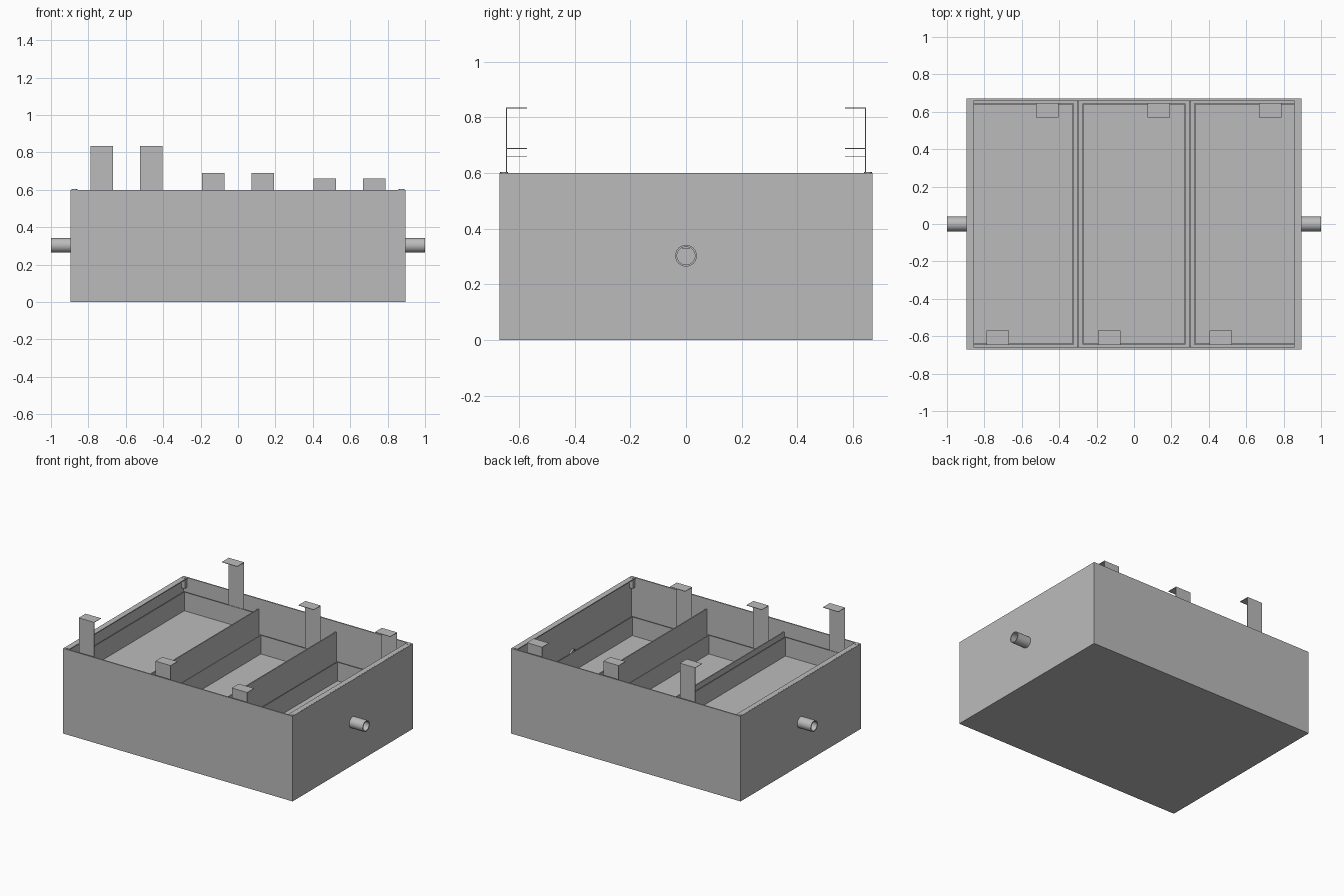
import bpy, bmesh, math
from mathutils import Matrix, Vector

if "Cube" in bpy.data.objects:
    bpy.data.objects.remove(bpy.data.objects["Cube"], do_unlink=True)

steel = bpy.data.materials.new("grey_steel")
steel.use_nodes = True
GREY = (0.5, 0.5, 0.5, 1)
steel.diffuse_color = GREY
steel.node_tree.nodes["Principled BSDF"].inputs["Base Color"].default_value = GREY


def finish(name, bm):
    bmesh.ops.recalc_face_normals(bm, faces=bm.faces)
    mesh = bpy.data.meshes.new(name)
    bm.to_mesh(mesh)
    bm.free()
    mesh.materials.append(steel)
    obj = bpy.data.objects.new(name, mesh)
    bpy.context.collection.objects.link(obj)
    return obj


def add_box(bm, low, high):
    low, high = Vector(low), Vector(high)
    matrix = Matrix.Translation((low + high) / 2) @ Matrix.Diagonal((high - low).to_4d())
    return bmesh.ops.create_cube(bm, size=1, matrix=matrix)["verts"]


def open_box(name, low, high, wall, base):
    # Sink the inset top face down to the floor
    bm = bmesh.new()
    add_box(bm, low, high)
    bm.normal_update()
    top = max(bm.faces, key=lambda f: f.calc_center_median().z)
    bmesh.ops.inset_region(bm, faces=[top], thickness=wall)
    sunk = bmesh.ops.extrude_face_region(bm, geom=[top])["geom"]
    verts = [g for g in sunk if isinstance(g, bmesh.types.BMVert)]
    if top.is_valid:
        bmesh.ops.delete(bm, geom=[top], context='FACES_ONLY')
    for v in verts:
        v.co.z = low[2] + base
    return finish(name, bm)


X, Y, H = 0.895, 0.67, 0.6      # tank half width, half depth, height
WALL = 0.012
PIPE_Z = 0.303

# Tank shell, bored through for the two pipes
tank = open_box("tank", (-X, -Y, 0), (X, Y, H), WALL, WALL)
bm = bmesh.new()
bmesh.ops.create_cone(bm, cap_ends=True, segments=32, radius1=0.033, radius2=0.033, depth=2.2,
                      matrix=Matrix.Translation((0, 0, PIPE_Z)) @ Matrix.Rotation(math.pi / 2, 4, 'Y'))
cutter = finish("pipe_bore_cutter", bm)
cutter.hide_render = True
cutter.display_type = 'WIRE'
cut = tank.modifiers.new("pipe_bores", 'BOOLEAN')
cut.operation = 'DIFFERENCE'
cut.object = cutter
cut.solver = 'EXACT'
cutter.hide_set(True)

# Side pipes: a wall section spun round the x axis
for side, name in ((1, "left_pipe"), (-1, "right_pipe")):
    bm = bmesh.new()
    section = [(0.875, 0.032), (1.0, 0.032), (1.0, 0.039), (0.875, 0.039)]
    verts = [bm.verts.new((side * x, 0, PIPE_Z + r)) for x, r in section]
    edges = [bm.edges.new((verts[i], verts[(i + 1) % 4])) for i in range(4)]
    bmesh.ops.spin(bm, geom=verts + edges, cent=(0, 0, PIPE_Z), axis=(1, 0, 0),
                   angle=2 * math.pi, steps=32, use_duplicate=False)
    bmesh.ops.remove_doubles(bm, verts=bm.verts, dist=0.0005)
    pipe = finish(name, bm)
    bpy.ops.object.select_all(action='DESELECT')
    pipe.select_set(True)
    bpy.context.view_layer.objects.active = pipe
    bpy.ops.object.shade_smooth_by_angle(angle=math.radians(40))

# Dividers, side flanges and bolted corner blocks
for side, label in ((1, "left"), (-1, "right")):
    bm = bmesh.new()
    add_box(bm, (side * 0.302 - 0.004, WALL - Y, 0.01), (side * 0.302 + 0.004, Y - WALL, 0.53))
    finish(label + "_divider", bm)

    bm = bmesh.new()
    ends = sorted((side * 0.855, side * (X - 0.004)))
    add_box(bm, (ends[0], 0.004 - Y, H - 0.006), (ends[1], Y - 0.004, H + 0.0005))
    finish(label + "_flange", bm)

    for end, place in ((1, "back"), (-1, "front")):
        bm = bmesh.new()
        xs = sorted((side * 0.861, side * 0.89))
        ys = sorted((end * 0.637, end * 0.665))
        add_box(bm, (xs[0], ys[0], 0.53), (xs[1], ys[1], H - 0.003))
        bmesh.ops.create_cone(bm, cap_ends=True, segments=16, radius1=0.014, radius2=0.014,
                              depth=0.006, matrix=Matrix.Translation((side * 0.876, end * 0.653, H)))
        finish(place + "_" + label + "_corner_block", bm)

# Lift-out trays, each hung at its own height with two hooked handles
DEPTH, LIFT, HALF = 0.14, 0.33, 0.275
for label, centre, rim in (("right", -0.597, 0.505), ("middle", 0, 0.36), ("left", 0.597, 0.33)):
    open_box(label + "_tray", (centre - HALF, -0.645, rim - DEPTH),
             (centre + HALF, 0.645, rim), 0.008, 0.008)
    for end, place in ((1, "back"), (-1, "front")):
        bm = bmesh.new()
        mid = centre + end * 0.132
        ys = sorted((end * 0.643, end * 0.647))
        add_box(bm, (mid - 0.06, ys[0], rim - 0.02), (mid + 0.06, ys[1], rim + LIFT))
        ys = sorted((end * 0.57, end * 0.647))
        add_box(bm, (mid - 0.06, ys[0], rim + LIFT - 0.003), (mid + 0.06, ys[1], rim + LIFT))
        finish(label + "_tray_" + place + "_handle", bm)
